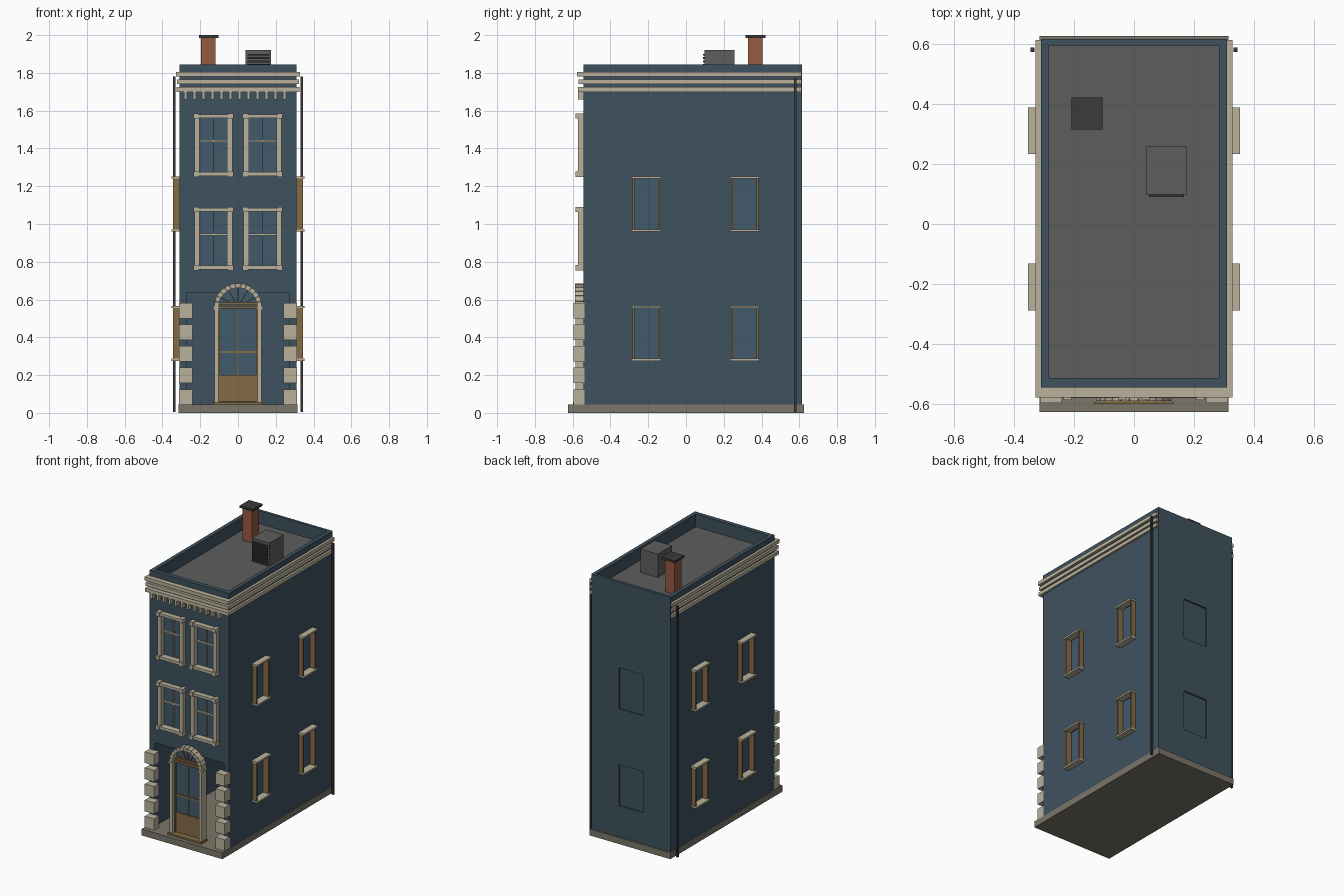
import bpy, bmesh
from math import sin, cos, pi

cube = bpy.data.objects.get("Cube")
if cube:
    bpy.data.objects.remove(cube, do_unlink=True)


def material(name, r, g, b):
    col = [(c / 255) ** 2.2 for c in (r, g, b)] + [1.0]
    m = bpy.data.materials.new(name)
    m.use_nodes = True
    m.diffuse_color = col
    bsdf = next(n for n in m.node_tree.nodes if n.type == 'BSDF_PRINCIPLED')
    bsdf.inputs["Base Color"].default_value = col
    return m


WALL = material("blue_wall", 65, 83, 95)
STONE = material("cream_stone", 184, 176, 155)
WOOD = material("tan_wood", 132, 107, 72)
GLASS = material("blue_glass", 68, 90, 107)
BASE = material("grey_stone", 122, 117, 105)
ROOF = material("roof_grey", 94, 94, 94)
METAL = material("dark_metal", 62, 60, 60)
BRICK = material("red_brick", 150, 90, 70)


def finish(name, bm, mat):
    bmesh.ops.recalc_face_normals(bm, faces=bm.faces)
    me = bpy.data.meshes.new(name)
    bm.to_mesh(me)
    bm.free()
    me.materials.append(mat)
    ob = bpy.data.objects.new(name, me)
    bpy.context.collection.objects.link(ob)
    return ob


def boxes(name, mat, *specs):
    """One object made of boxes given as (x0, x1, y0, y1, z0, z1)."""
    bm = bmesh.new()
    for x0, x1, y0, y1, z0, z1 in specs:
        vs = bmesh.ops.create_cube(bm, size=1)["verts"]
        bmesh.ops.scale(bm, vec=(abs(x1 - x0), y1 - y0, z1 - z0), verts=vs)
        bmesh.ops.translate(bm, vec=((x0 + x1) / 2, (y0 + y1) / 2, (z0 + z1) / 2), verts=vs)
    return finish(name, bm, mat)


def prisms(name, mat, outlines, y0, y1):
    """Extrude x-z outlines along y."""
    bm = bmesh.new()
    for pts in outlines:
        f = bm.faces.new([bm.verts.new((x, y0, z)) for x, z in pts])
        ex = bmesh.ops.extrude_face_region(bm, geom=[f])["geom"]
        vs = [v for v in ex if isinstance(v, bmesh.types.BMVert)]
        bmesh.ops.translate(bm, vec=(0, y1 - y0, 0), verts=vs)
    return finish(name, bm, mat)


# Main sizes
W, F, B = 0.31, -0.543, 0.615
TOP, DECK, SLAB = 1.845, 1.75, 0.045
front_wins = [(x, z) for x in (-0.13, 0.13) for z in (0.755, 1.25)]
side_wins = [(s, y, z) for s in (-1, 1) for y in (-0.285, 0.235) for z in (0.275, 0.96)]

# Base slab and body shell with openings
boxes("base_slab", BASE, (-0.315, 0.315, -0.625, 0.625, 0, SLAB))
body = boxes("building_walls", WALL, (-W, W, F, B, SLAB, TOP))
cuts = [(-0.27, 0.27, F - 0.1, 0.58, 0, 0.636),
        (-0.283, 0.283, -0.512, 0.594, DECK, TOP + 0.1)]
cuts += [(x - 0.08, x + 0.08, F - 0.05, F + 0.02, z + 0.02, z + 0.315) for x, z in front_wins]
cuts += [(s * (W - 0.014), s * (W + 0.05), y + 0.01, y + 0.14, z + 0.01, z + 0.28)
         for s, y, z in side_wins]
cuts += [(-0.095, 0.095, B - 0.015, B + 0.05, z, z + 0.29) for z in (0.265, 0.95)]
cutter = boxes("opening_cutter", WALL, *cuts)
cutter.hide_render = True
mod = body.modifiers.new("openings", 'BOOLEAN')
mod.operation, mod.solver, mod.object = 'DIFFERENCE', 'EXACT', cutter
bpy.context.view_layer.objects.active = body
bpy.ops.object.modifier_apply(modifier=mod.name)
bpy.data.objects.remove(cutter, do_unlink=True)

# Flat roof
boxes("roof_deck", ROOF, (-0.283, 0.283, -0.512, 0.594, DECK, DECK + 0.005))

# Cornice bands on front and sides
for i, (z, out) in enumerate([(1.70, 0.03), (1.74, 0.026), (1.78, 0.034)]):
    side = W + out / 2
    boxes(f"cornice_band_{i + 1}", STONE,
          (-side, side, F - out, F, z, z + 0.025),
          *[(s * W, s * side, F, B - 0.003, z, z + 0.025) for s in (-1, 1)])
boxes("cornice_dentils", STONE,
      *[(-0.285 + i * 0.0475, -0.269 + i * 0.0475, F - 0.03, F, 1.66, 1.70) for i in range(12)])

# Front windows
for i, (x, z) in enumerate(front_wins):
    n = i + 1
    boxes(f"front_window_frame_{n}", STONE,
          *[(x + s * 0.073, x + s * 0.1, F - 0.028, F + 0.008, z + 0.01, z + 0.325) for s in (-1, 1)],
          (x - 0.1, x + 0.1, F - 0.036, F + 0.008, z + 0.312, z + 0.33),
          (x - 0.1, x + 0.1, F - 0.036, F + 0.008, z + 0.005, z + 0.025),
          *[(x + s * 0.078, x + s * 0.105, F - 0.042, F, z + h, z + h + 0.028)
            for s in (-1, 1) for h in (0, 0.308)])
    boxes(f"front_window_bars_{n}", STONE,
          (x - 0.08, x + 0.08, F, F + 0.014, z + 0.185, z + 0.196),
          (x - 0.003, x + 0.003, F + 0.004, F + 0.014, z + 0.02, z + 0.315))
    boxes(f"front_window_glass_{n}", GLASS,
          (x - 0.08, x + 0.08, F + 0.014, F + 0.02, z + 0.02, z + 0.315))

# Side windows
for i, (s, y, z) in enumerate(side_wins):
    n = i + 1
    boxes(f"side_window_jambs_{n}", WOOD,
          *[(s * (W - 0.01), s * 0.343, a, a + 0.011, z + 0.01, z + 0.28)
            for a in (y + 0.002, y + 0.137)])
    boxes(f"side_window_lintel_and_sill_{n}", STONE,
          *[(s * (W - 0.01), s * 0.353, y - 0.003, y + 0.153, h, h + 0.012)
            for h in (z, z + 0.28)])
    boxes(f"side_window_glass_{n}", GLASS,
          (s * (W - 0.014), s * (W - 0.009), y + 0.01, y + 0.14, z + 0.01, z + 0.28))

# Corner stones beside the entrance
for s, side in ((-1, "right"), (1, "left")):
    boxes(f"{side}_corner_stones", STONE,
          *[(s * 0.24, s * 0.313, -0.595, F + 0.005, SLAB + i * 0.114, SLAB + i * 0.114 + 0.08)
            for i in range(5)])

# Entrance surround: posts, capitals and arch blocks
SPRING, RI, RO = 0.56, 0.102, 0.127


def polar(r, a):
    return (r * cos(a), SPRING + r * sin(a))


boxes("door_posts", STONE,
      *[(s * 0.104, s * 0.125, -0.585, F + 0.01, SLAB, SPRING - 0.01) for s in (-1, 1)],
      *[(s * 0.1, s * 0.133, -0.592, F + 0.01, SPRING - 0.015, SPRING) for s in (-1, 1)])
BLOCKS = 13
step = pi / BLOCKS
prisms("door_arch_blocks", STONE,
       [[polar(RI, i * step + 0.012), polar(RO, i * step + 0.012),
         polar(RO, (i + 1) * step - 0.012), polar(RI, (i + 1) * step - 0.012)]
        for i in range(BLOCKS)], -0.588, F + 0.01)
prisms("door_arch_backing", STONE,
       [[polar(r, a * pi / 16) for r, a in
         ((RI, i), (RO - 0.004, i), (RO - 0.004, i + 1), (RI, i + 1))] for i in range(16)],
       -0.58, F + 0.01)

# Fanlight over the door
prisms("fanlight_glass", GLASS, [[polar(RI, i * pi / 16) for i in range(17)]], -0.55, -0.544)
spokes = []
for i in range(1, 6):
    a = i * pi / 6
    dx, dz = 0.0025 * sin(a), 0.0025 * cos(a)
    (xa, za), (xb, zb) = polar(0.02, a), polar(RI, a)
    spokes.append([(xa + dx, za - dz), (xb + dx, zb - dz), (xb - dx, zb + dz), (xa - dx, za + dz)])
prisms("fanlight_spokes", WOOD, spokes, -0.558, -0.55)

# Door leaf
boxes("door_wood", WOOD,
      (-0.104, 0.104, -0.56, -0.54, SLAB + 0.015, 0.2),
      (-0.104, 0.104, -0.564, -0.54, 0.552, 0.565),
      (-0.104, 0.104, -0.562, -0.55, 0.572, 0.585),
      (-0.1, 0.1, -0.556, -0.548, 0.316, 0.328),
      (-0.003, 0.003, -0.556, -0.548, 0.2, 0.555),
      (-0.133, 0.133, -0.598, -0.53, SLAB, SLAB + 0.012),
      *[(s * 0.094, s * 0.104, -0.562, -0.54, SLAB, 0.555) for s in (-1, 1)])
boxes("door_glass", GLASS, (-0.1, 0.1, -0.55, -0.544, 0.2, 0.555))

# Drainpipes near the back corners
for s, side in ((-1, "right"), (1, "left")):
    boxes(f"{side}_drainpipe", METAL, (s * 0.331, s * 0.344, 0.572, 0.586, 0.005, 1.78))

# Back windows
boxes("back_window_glass", WALL,
      *[(-0.095, 0.095, B - 0.015, B - 0.011, z, z + 0.29) for z in (0.265, 0.95)])

# Chimney and roof vent unit
boxes("chimney_stack", BRICK, (-0.195, -0.118, 0.327, 0.405, DECK, 1.985))
boxes("chimney_cap", METAL, (-0.207, -0.104, 0.315, 0.42, 1.985, 2.0))
boxes("roof_vent_box", ROOF, (0.04, 0.176, 0.098, 0.257, DECK, 1.92))
boxes("roof_vent_slats", METAL,
      *[(0.05, 0.166, 0.089, 0.099, DECK + 0.015 + i * 0.018, DECK + 0.025 + i * 0.018)
        for i in range(8)])
